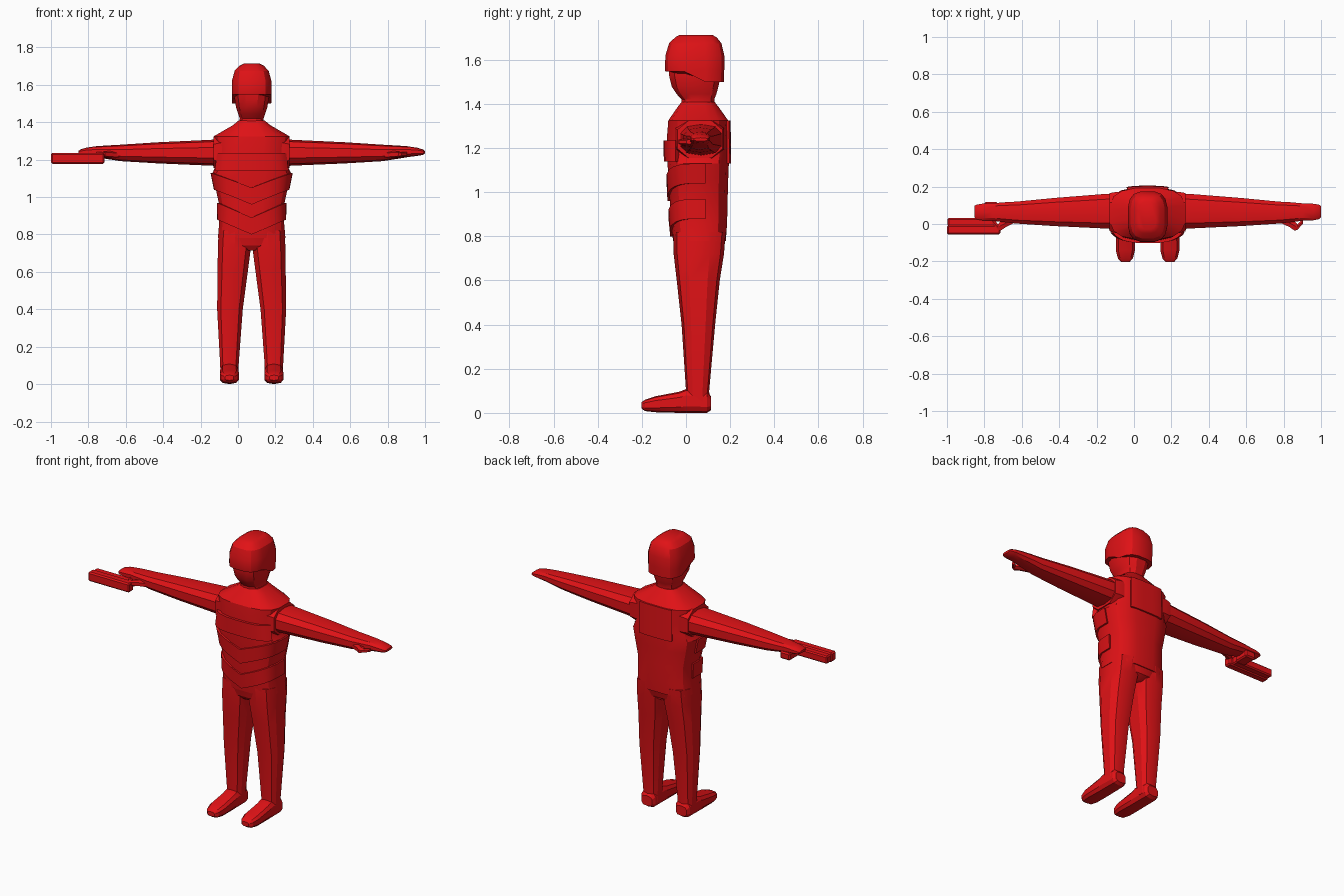
import bpy, bmesh, math

if "Cube" in bpy.data.objects:
    bpy.data.objects.remove(bpy.data.objects["Cube"])

MID = 0.073          # x of the body's centre line
red = bpy.data.materials.new("red")
red.diffuse_color = (0.75, 0.006, 0.008, 1)
red.use_nodes = True
red.node_tree.nodes["Principled BSDF"].inputs["Base Color"].default_value = red.diffuse_color


def finish(name, bm):
    bmesh.ops.recalc_face_normals(bm, faces=bm.faces[:])
    me = bpy.data.meshes.new(name)
    bm.to_mesh(me)
    bm.free()
    me.materials.append(red)
    ob = bpy.data.objects.new(name, me)
    bpy.context.collection.objects.link(ob)
    bpy.context.view_layer.objects.active = ob
    bpy.ops.object.select_all(action='DESELECT')
    ob.select_set(True)
    bpy.ops.object.shade_smooth_by_angle(angle=math.radians(28))
    return ob


def sup(t, p):
    """Unit superellipse point at angle t."""
    c, s = math.cos(t), math.sin(t)
    return (math.copysign(abs(c) ** (2 / p), c), math.copysign(abs(s) ** (2 / p), s))


def loft(name, axis, rings, n=12, p=2.6, side=1):
    """Skin rings (pos, a0, a1, b0, b1) placed along an axis; x is relative to MID."""
    bm = bmesh.new()
    rows = []
    for pos, a0, a1, b0, b1 in rings:
        row = []
        for i in range(n):
            u, v = sup(2 * math.pi * (i + 0.5) / n, p)
            a = (a0 + a1) / 2 + u * (a1 - a0) / 2
            b = (b0 + b1) / 2 + v * (b1 - b0) / 2
            x, y, z = {'x': (pos, a, b), 'y': (a, pos, b), 'z': (a, b, pos)}[axis]
            row.append(bm.verts.new((MID + side * x, y, z)))
        rows.append(row)
    for r, q in zip(rows, rows[1:]):
        for i in range(n):
            j = (i + 1) % n
            bm.faces.new((r[i], r[j], q[j], q[i]))
    bm.faces.new(rows[0])
    bm.faces.new(rows[-1])
    return finish(name, bm)


def sym(rows):
    """Rings (z, half width, y0, y1) symmetric about the centre line."""
    return [(z, -w, w, y0, y1) for z, w, y0, y1 in rows]


# Torso
TORSO = [(0.78, .183, -.06, .182), (0.86, .176, -.07, .188), (0.96, .176, -.075, .19),
         (1.06, .198, -.08, .193), (1.13, .212, -.086, .196), (1.17, .192, -.088, .197),
         (1.25, .192, -.088, .197), (1.325, .205, -.082, .193), (1.385, .10, -.04, .15),
         (1.41, .07, -.02, .13)]
loft("torso", 'z', sym(TORSO), n=16, p=3)


def torso_at(z):
    for a, b in zip(TORSO, TORSO[1:]):
        if z <= b[0]:
            f = max(0, (z - a[0]) / (b[0] - a[0]))
            return [p + (q - p) * f for p, q in zip(a[1:], b[1:])]
    return TORSO[-1][1:]


def plate(name, z0, z1, centre, spread, rise=0, d=0.014, n=12):
    """Vest plate hugging the torso; rise lifts its ends into a chevron."""
    bm = bmesh.new()
    secs = []
    for i in range(n + 1):
        t = math.radians(centre - spread + 2 * spread * i / n)
        u, v = sup(t, 3)
        sec = []
        for zb, off in ((z0, d), (z1, d), (z1, -.02), (z0, -.02)):
            z = zb + rise * abs(u) * .19
            w, y0, y1 = torso_at(z)
            sec.append(bm.verts.new((MID + u * (w + off), (y0 + y1) / 2 + v * ((y1 - y0) / 2 + off), z)))
        secs.append(sec)
    for a, b in zip(secs, secs[1:]):
        for k in range(4):
            m = (k + 1) % 4
            bm.faces.new((a[k], a[m], b[m], b[k]))
    bm.faces.new(secs[0])
    bm.faces.new(secs[-1])
    finish(name, bm)


# Vest plates: chest strip, two chevron bands, back panel
plate("chest_strip", 1.14, 1.235, 270, 58)
plate("upper_chevron_band", .96, 1.05, 270, 96, .42, .009)
plate("lower_chevron_band", .80, .89, 270, 96, .42, .009)
plate("back_panel", 1.13, 1.325, 90, 22, 0, .009)

# Head and neck
loft("head", 'z', sym([(1.37, .07, -.025, .135), (1.42, .065, -.022, .13), (1.445, .074, -.045, .14),
                       (1.48, .086, -.068, .15), (1.53, .094, -.08, .16), (1.58, .096, -.082, .16)]))

# Helmet, with its rim raised at the face
helmet = loft("helmet", 'z', sym([(1.50, .106, -.095, .173), (1.555, .107, -.097, .175),
                                  (1.62, .107, -.095, .175), (1.675, .092, -.078, .162),
                                  (1.702, .066, -.05, .14), (1.713, .045, -.03, .12)]), n=16, p=3.2)
for v in helmet.data.vertices:
    if v.co.z < 1.51 and v.co.y < 0.06:
        v.co.z = 1.548

# Limbs, mirrored about the centre line
for s, tag in ((1, "left"), (-1, "right")):
    loft(tag + "_shoulder_cuff", 'x', [(.10, -.065, .18, 1.14, 1.345), (.17, -.055, .178, 1.145, 1.34),
                                       (.203, -.045, .172, 1.15, 1.33)], n=8, p=2.6, side=s)
    arm = [(.15, -.03, .165, 1.165, 1.312), (.22, -.028, .165, 1.168, 1.306),
           (.5, -.014, .142, 1.18, 1.293), (.70, 0, .122, 1.192, 1.28),
           (.77, .008, .118, 1.203, 1.276), (.83, .016, .112, 1.213, 1.272),
           (.885, .018, .11, 1.22, 1.264), (.915, .024, .105, 1.225, 1.255),
           (.926, .035, .098, 1.232, 1.247)]
    loft(tag + "_arm", 'x', arm, n=10, side=s)
    loft(tag + "_thumb", 'x', [(.70, .01, .05, 1.205, 1.24), (.76, -.02, .03, 1.21, 1.246),
                               (.785, -.038, .02, 1.212, 1.244), (.80, -.034, .0, 1.217, 1.24),
                               (.83, .0, .03, 1.217, 1.24)], n=6, side=s)
    loft(tag + "_leg", 'z', [(.03, .068, .168, .0, .108), (.10, .068, .17, .0, .105),
                             (.4, .045, .187, -.02, .132), (.6, .018, .185, -.042, .153),
                             (.72, .002, .184, -.056, .172), (.82, -.01, .18, -.058, .18)],
         n=10, p=2.8, side=s)
    loft(tag + "_boot", 'y', [(-.202, .095, .143, .02, .048), (-.185, .078, .16, .008, .06),
                              (-.14, .066, .172, .003, .075), (-.03, .068, .17, 0, .096),
                              (.0, .068, .17, 0, .108), (.095, .07, .168, 0, .10),
                              (.113, .082, .156, .012, .075)], n=10, p=3, side=s)

# Pelvis joins the legs to the torso
loft("pelvis", 'z', sym([(.715, .03, -.03, .14), (.74, .12, -.05, .168), (.80, .178, -.06, .182)]), n=12, p=2.8)


def block(name, x0, x1, y0, y1, z0, z1, bevel):
    bm = bmesh.new()
    bmesh.ops.create_cube(bm, size=1)
    for v in bm.verts:
        v.co = ((x0 + x1) / 2 + v.co.x * (x1 - x0), (y0 + y1) / 2 + v.co.y * (y1 - y0),
                (z0 + z1) / 2 + v.co.z * (z1 - z0))
    bmesh.ops.bevel(bm, geom=bm.edges[:], offset=bevel, segments=1, affect='EDGES')
    finish(name, bm)


# Pistol held on its side in the right hand
block("pistol_slide", -1.0, -.715, -.056, -.006, 1.178, 1.236, .008)
block("pistol_frame", -.997, -.735, -.012, .032, 1.182, 1.23, .007)
block("pistol_grip", -.80, -.73, .02, .118, 1.182, 1.228, .008)
